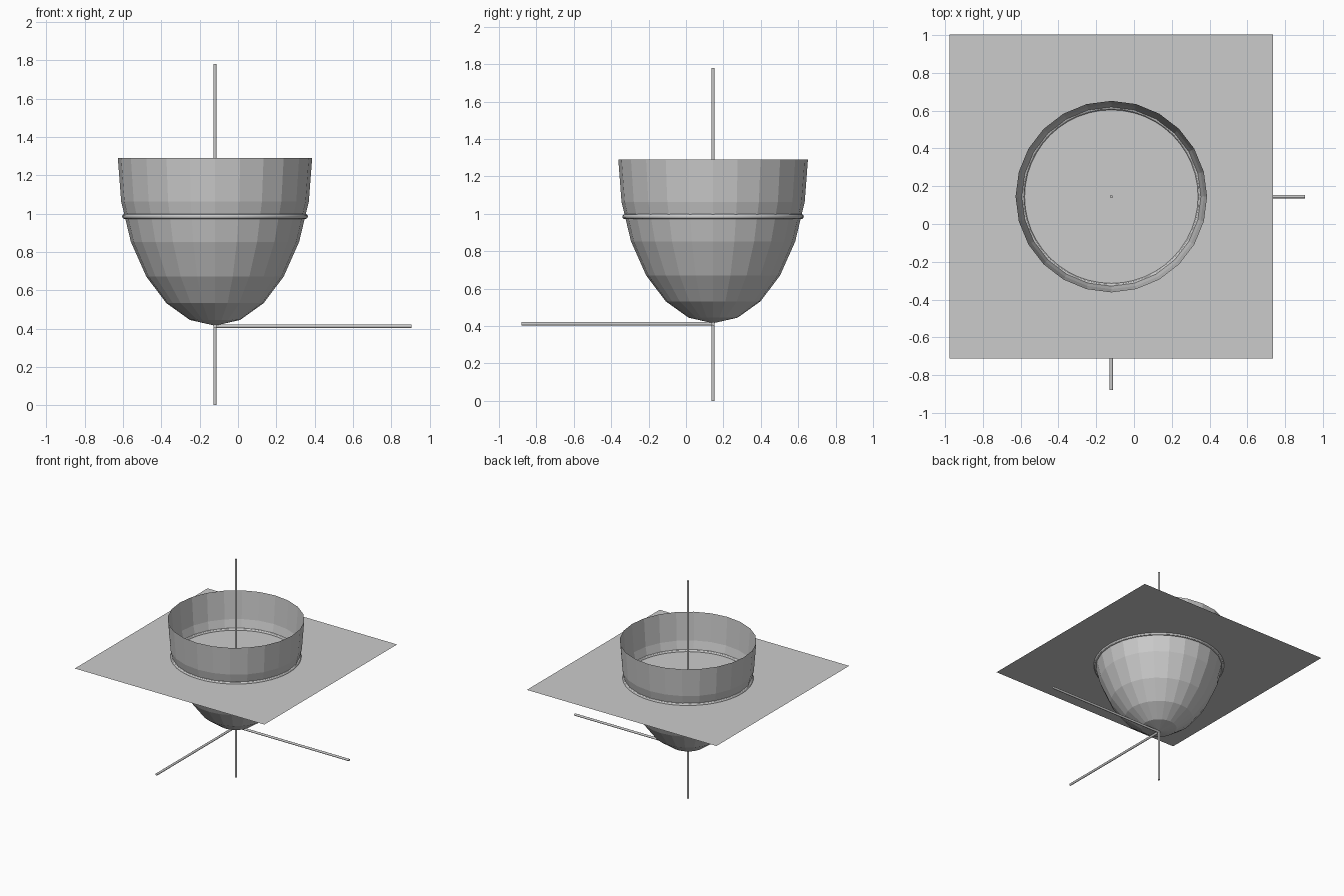
import bpy, bmesh
from math import pi
from mathutils import Vector

if "Cube" in bpy.data.objects:
    bpy.data.objects.remove(bpy.data.objects["Cube"])

CX, CY = -0.12, 0.145      # common centre of all parts
BASE, RIM = 0.415, 1.29    # bowl bottom and rim heights
CUT = 0.985                # height of the cutting plane


def rod(name, start, end, radius):
    """Thin straight cylinder between two points."""
    a, b = Vector(start), Vector(end)
    bpy.ops.mesh.primitive_cylinder_add(
        vertices=16, radius=radius, depth=(b - a).length, location=(a + b) / 2)
    ob = bpy.context.object
    ob.name = name
    ob.rotation_mode = 'QUATERNION'
    ob.rotation_quaternion = (b - a).to_track_quat('Z', 'Y')
    bpy.ops.object.shade_smooth_by_angle()
    return ob


# Open faceted bowl: lower half of a stretched sphere
bpy.ops.mesh.primitive_uv_sphere_add(segments=24, ring_count=12, radius=1,
                                     location=(CX, CY, RIM))
bowl = bpy.context.object
bowl.name = "bowl"
bowl.scale = (0.507, 0.507, RIM - BASE)
bm = bmesh.new()
bm.from_mesh(bowl.data)
bmesh.ops.delete(bm, geom=[v for v in bm.verts if v.co.z > 0.01], context='VERTS')
bm.to_mesh(bowl.data)
bm.free()

# Flat square sheet cutting through the bowl
bpy.ops.mesh.primitive_plane_add(size=1.714, location=(CX, CY, CUT))
bpy.context.object.name = "cutting_plane"

# Ring where sheet and bowl meet
bpy.ops.mesh.primitive_torus_add(major_segments=48, minor_segments=12,
                                 major_radius=0.472, minor_radius=0.013,
                                 location=(CX, CY, CUT))
bpy.context.object.name = "intersection_ring"
bpy.ops.object.shade_smooth_by_angle()

# Axis rods
rod("vertical_axis", (CX, CY, 0), (CX, CY, 1.78), 0.008)
rod("side_axis", (CX, CY, 0.412), (0.905, CY, 0.412), 0.009)
rod("front_axis", (CX, CY, 0.412), (CX, -0.88, 0.412), 0.009)
